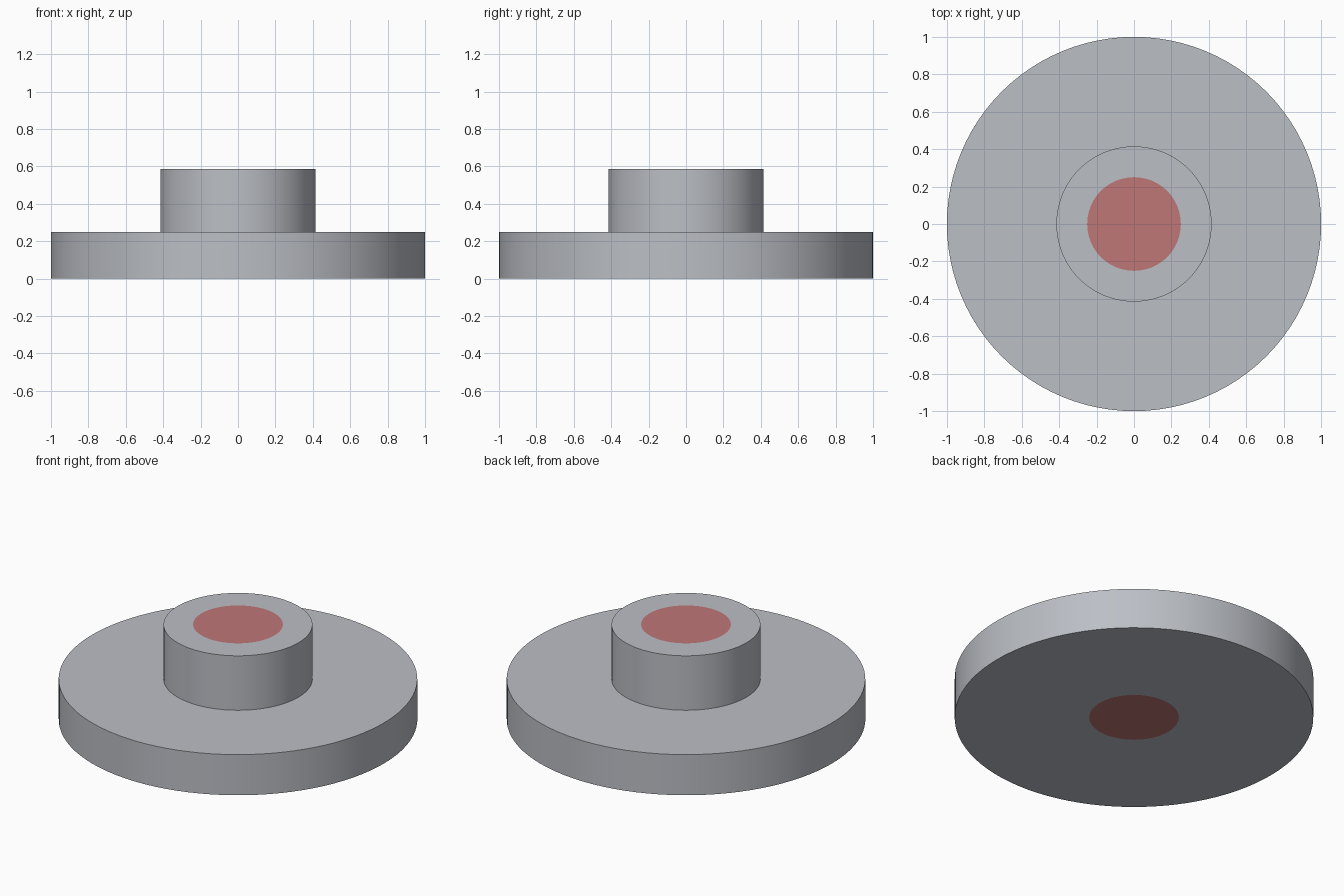
import bpy, bmesh, math

if "Cube" in bpy.data.objects:
    bpy.data.objects.remove(bpy.data.objects["Cube"])

SEGMENTS = 96
CORE_R = 0.25


def material(name, rgb):
    m = bpy.data.materials.new(name)
    m.diffuse_color = (*rgb, 1.0)
    m.use_nodes = True
    m.node_tree.nodes["Principled BSDF"].inputs["Base Color"].default_value = m.diffuse_color
    return m


grey = material("steel grey", (0.50, 0.52, 0.56))
red = material("dull red", (0.52, 0.18, 0.18))

# Flanged hub: profile (radius, height) spun around z, from bottom core edge to top core edge
profile = [(CORE_R, 0), (1.0, 0), (1.0, 0.25), (0.415, 0.25), (0.415, 0.585), (CORE_R, 0.585)]
bm = bmesh.new()
rings = []
for r, z in profile:
    rings.append([bm.verts.new((r * math.cos(a), r * math.sin(a), z))
                  for a in (2 * math.pi * i / SEGMENTS for i in range(SEGMENTS))])
for low, high in zip(rings, rings[1:]):
    for i in range(SEGMENTS):
        j = (i + 1) % SEGMENTS
        bm.faces.new((low[i], low[j], high[j], high[i]))

# Flush red core faces on both ends
for ring in (rings[0][::-1], rings[-1]):
    bm.faces.new(ring).material_index = 1
bmesh.ops.recalc_face_normals(bm, faces=bm.faces)

mesh = bpy.data.meshes.new("flanged_hub")
bm.to_mesh(mesh)
bm.free()
mesh.materials.append(grey)
mesh.materials.append(red)
hub = bpy.data.objects.new("flanged_hub", mesh)
bpy.context.collection.objects.link(hub)

# Smooth walls, sharp rims
bpy.context.view_layer.objects.active = hub
hub.select_set(True)
bpy.ops.object.shade_smooth_by_angle(angle=math.radians(30))
